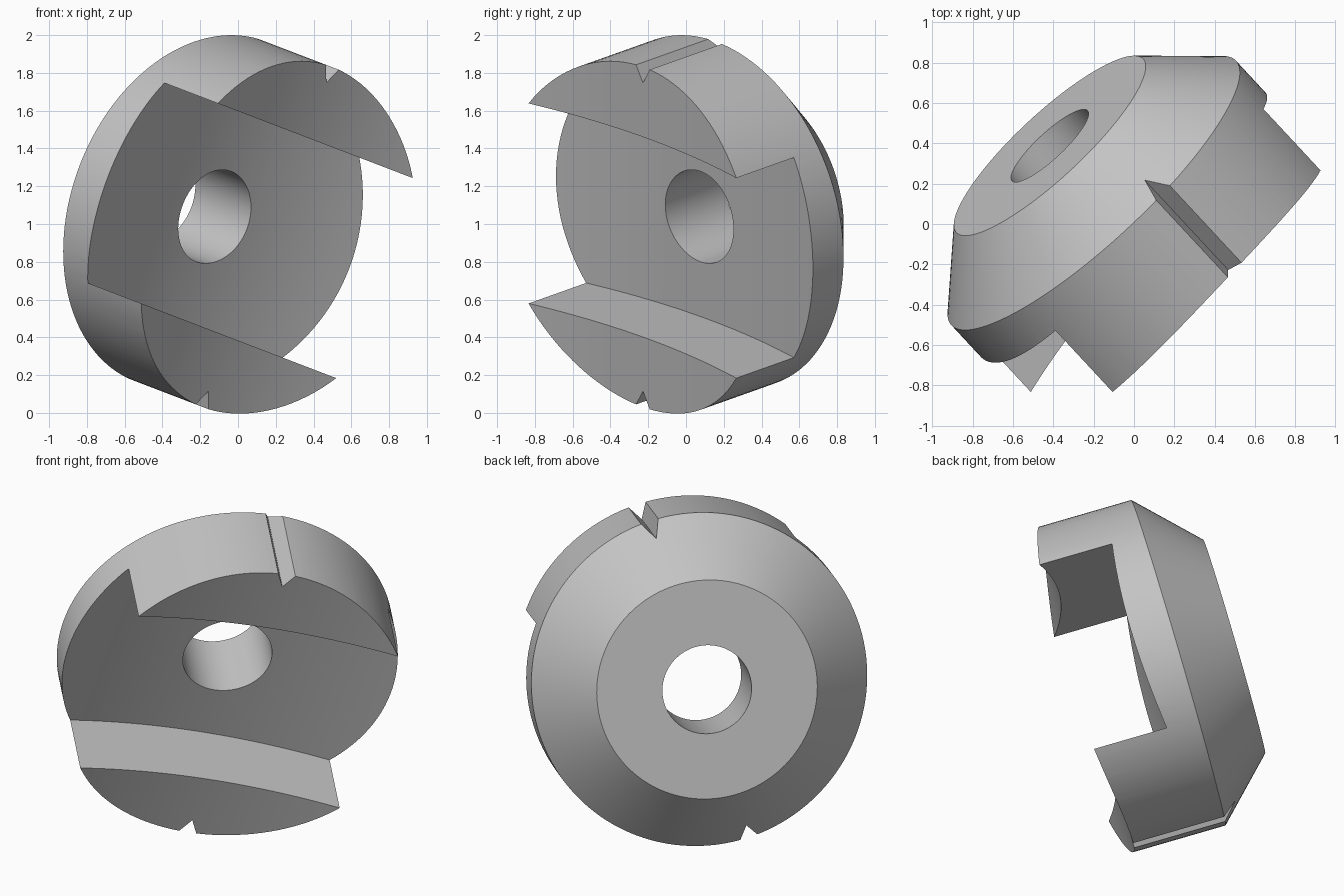
import bpy, bmesh, math
from mathutils import Matrix, Vector

cube = bpy.data.objects.get("Cube")
if cube:
    bpy.data.objects.remove(cube, do_unlink=True)

RADIUS, BORE = 0.964, 0.256
CHAMFER = 0.331
SLOT_HALF = 0.567
FACE_Z, FLOOR_Z, DISH = 0.539, 0.109, 0.129

steel = bpy.data.materials.new("machined_grey")
steel.use_nodes = True
steel.diffuse_color = (0.55, 0.55, 0.55, 1)
steel.node_tree.nodes["Principled BSDF"].inputs["Base Color"].default_value = (0.55, 0.55, 0.55, 1)


def finish(bm, name):
    bmesh.ops.recalc_face_normals(bm, faces=bm.faces)
    mesh = bpy.data.meshes.new(name)
    bm.to_mesh(mesh)
    bm.free()
    mesh.materials.append(steel)
    obj = bpy.data.objects.new(name, mesh)
    bpy.context.collection.objects.link(obj)
    return obj


def lathe(name, profile, steps=128):
    """Closed (radius, z) profile turned about z."""
    bm = bmesh.new()
    verts = [bm.verts.new((r, 0, z)) for r, z in profile]
    edges = [bm.edges.new((v, verts[i - 1])) for i, v in enumerate(verts)]
    bmesh.ops.spin(bm, geom=verts + edges, cent=(0, 0, 0), axis=(0, 0, 1),
                   angle=math.tau, steps=steps, use_merge=True)
    bmesh.ops.remove_doubles(bm, verts=bm.verts, dist=1e-5)
    return finish(bm, name)


def prism(name, points, direction):
    """Polygon extruded along a direction."""
    bm = bmesh.new()
    face = bm.faces.new([bm.verts.new(p) for p in points])
    ext = bmesh.ops.extrude_face_region(bm, geom=[face])
    moved = [g for g in ext["geom"] if isinstance(g, bmesh.types.BMVert)]
    bmesh.ops.translate(bm, verts=moved, vec=direction)
    obj = finish(bm, name)
    obj.hide_render = True
    return obj


def dished_cutter(name, base, half):
    """Block with a gently curved underside, spanning -half..half in y."""
    xs = [-1.2 + 2.4 * i / 48 for i in range(49)]
    pts = [(x, -half, base + DISH * x * x) for x in xs]
    pts += [(1.2, -half, 1.5), (-1.2, -half, 1.5)]
    return prism(name, pts, (0, 2 * half, 0))


def notch_cutter(name, side):
    """V groove running along the axis."""
    tip, out = 0.874, 1.074
    w = (out - tip) * math.tan(math.radians(30))
    pts = [(0, side * tip, -0.6), (w, side * out, -0.6), (-w, side * out, -0.6)]
    return prism(name, pts, (0, 0, 1.9))


# Chamfered, bored disc
body = lathe("slotted_disc", [(BORE, -CHAMFER), (RADIUS - CHAMFER, -CHAMFER),
                              (RADIUS, 0), (RADIUS, 0.9), (BORE, 0.9)])

# Dished front face, cross slot and the two rim notches
cutters = [dished_cutter("face_cutter", FACE_Z, 1.3),
           dished_cutter("slot_cutter", FLOOR_Z, SLOT_HALF),
           notch_cutter("upper_notch_cutter", 1),
           notch_cutter("lower_notch_cutter", -1)]
bpy.ops.object.select_all(action='DESELECT')
bpy.context.view_layer.objects.active = body
body.select_set(True)
for cutter in cutters:
    mod = body.modifiers.new(cutter.name, 'BOOLEAN')
    mod.operation = 'DIFFERENCE'
    mod.solver = 'EXACT'
    mod.object = cutter
    bpy.ops.object.modifier_apply(modifier=mod.name)
    bpy.data.objects.remove(cutter, do_unlink=True)

# Tilt into place: local z is the front axis, local y crosses the slot
front = Vector((0.658, -0.708, -0.252)).normalized()
across = front.cross(Vector((0, 1, 0))).normalized()
across = across if across.z > 0 else -across
along = across.cross(front)
turn = Matrix((along, across, front)).transposed().to_4x4()
body.data.transform(Matrix.Translation((-0.2, 0.154, 1.067)) @ turn)

bpy.ops.object.shade_smooth_by_angle(angle=math.radians(25))
